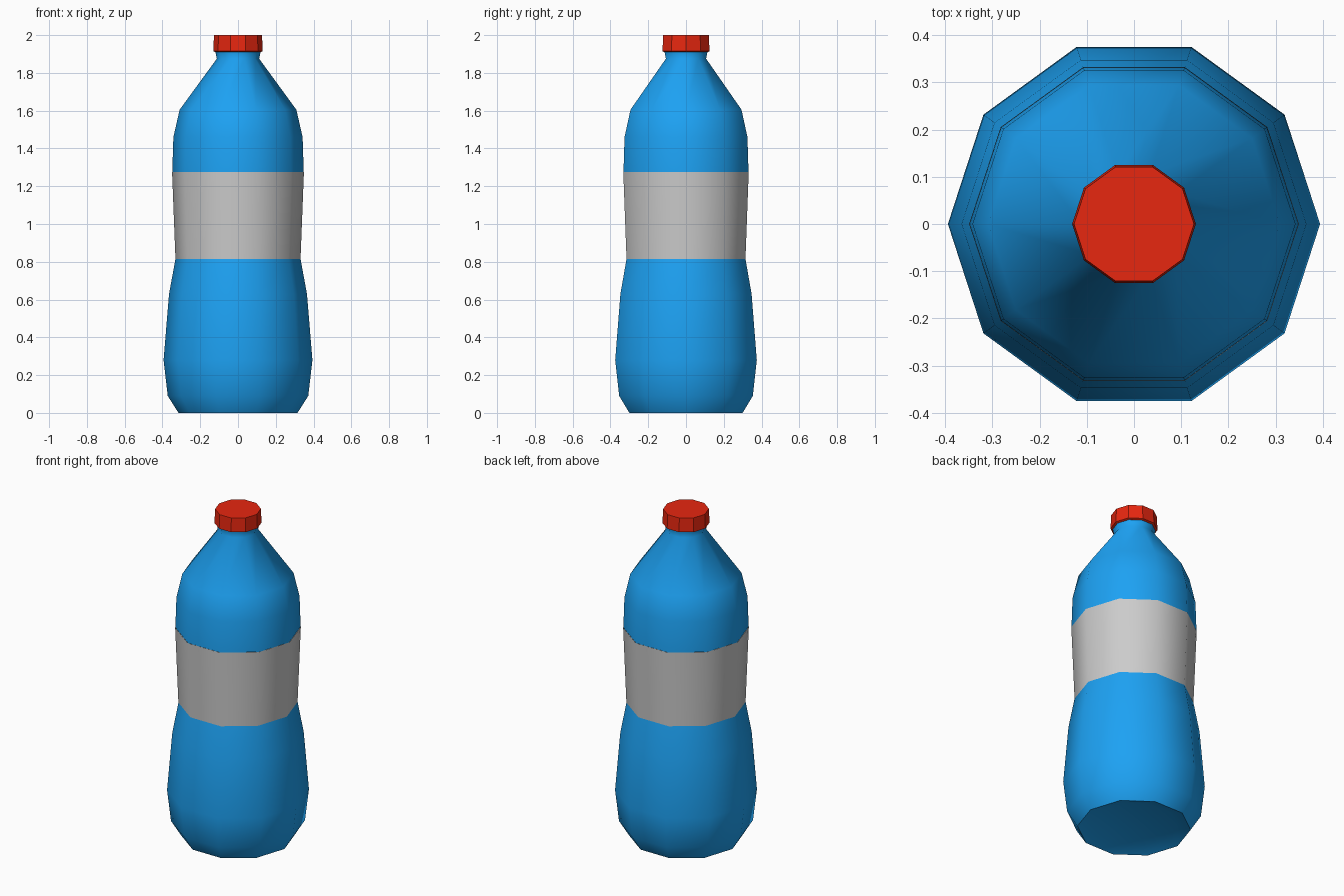
import bpy, bmesh, math

if "Cube" in bpy.data.objects:
    bpy.data.objects.remove(bpy.data.objects["Cube"])

SIDES = 10


def material(name, rgb):
    m = bpy.data.materials.new(name)
    m.diffuse_color = (*rgb, 1)
    m.use_nodes = True
    m.node_tree.nodes["Principled BSDF"].inputs["Base Color"].default_value = m.diffuse_color
    return m


def lathe(name, profile, mat=None, smooth=True, cap_start=False, cap_end=False):
    """Revolve (radius, height) points, listed bottom to top, into a ten-sided shell."""
    bm = bmesh.new()
    rings = []
    for r, z in profile:
        rings.append([bm.verts.new((r * math.cos(2 * math.pi * i / SIDES),
                                    r * math.sin(2 * math.pi * i / SIDES), z))
                      for i in range(SIDES)])
    for a, b in zip(rings, rings[1:]):
        for i in range(SIDES):
            j = (i + 1) % SIDES
            bm.faces.new((a[i], a[j], b[j], b[i]))
    if cap_start:
        bm.faces.new(rings[0][::-1])
    if cap_end:
        bm.faces.new(rings[-1])
    mesh = bpy.data.meshes.new(name)
    bm.to_mesh(mesh)
    bm.free()
    obj = bpy.data.objects.new(name, mesh)
    bpy.context.collection.objects.link(obj)
    if mat:
        mesh.materials.append(mat)
    if smooth:
        bpy.ops.object.select_all(action='DESELECT')
        obj.select_set(True)
        bpy.context.view_layer.objects.active = obj
        bpy.ops.object.shade_smooth_by_angle(angle=math.radians(50))
    return obj


blue = material("blue_plastic", (0.012, 0.36, 0.90))
red = material("red_plastic", (0.80, 0.02, 0.005))

# Lower body with a recessed base
lathe("lower_body", [(0.24, 0.025), (0.315, 0.0), (0.372, 0.09), (0.394, 0.28),
                     (0.365, 0.63), (0.331, 0.815)], blue, cap_start=True)

# Label band around the waist
lathe("label", [(0.331, 0.815), (0.349, 1.275)])

# Shoulder and neck
lathe("upper_body", [(0.348, 1.275), (0.342, 1.46), (0.309, 1.605),
                     (0.112, 1.875), (0.12, 1.915)], blue)

# Faceted screw cap
lathe("cap", [(0.12, 1.91), (0.131, 1.915), (0.127, 2.0)], red,
      smooth=False, cap_start=True, cap_end=True)
